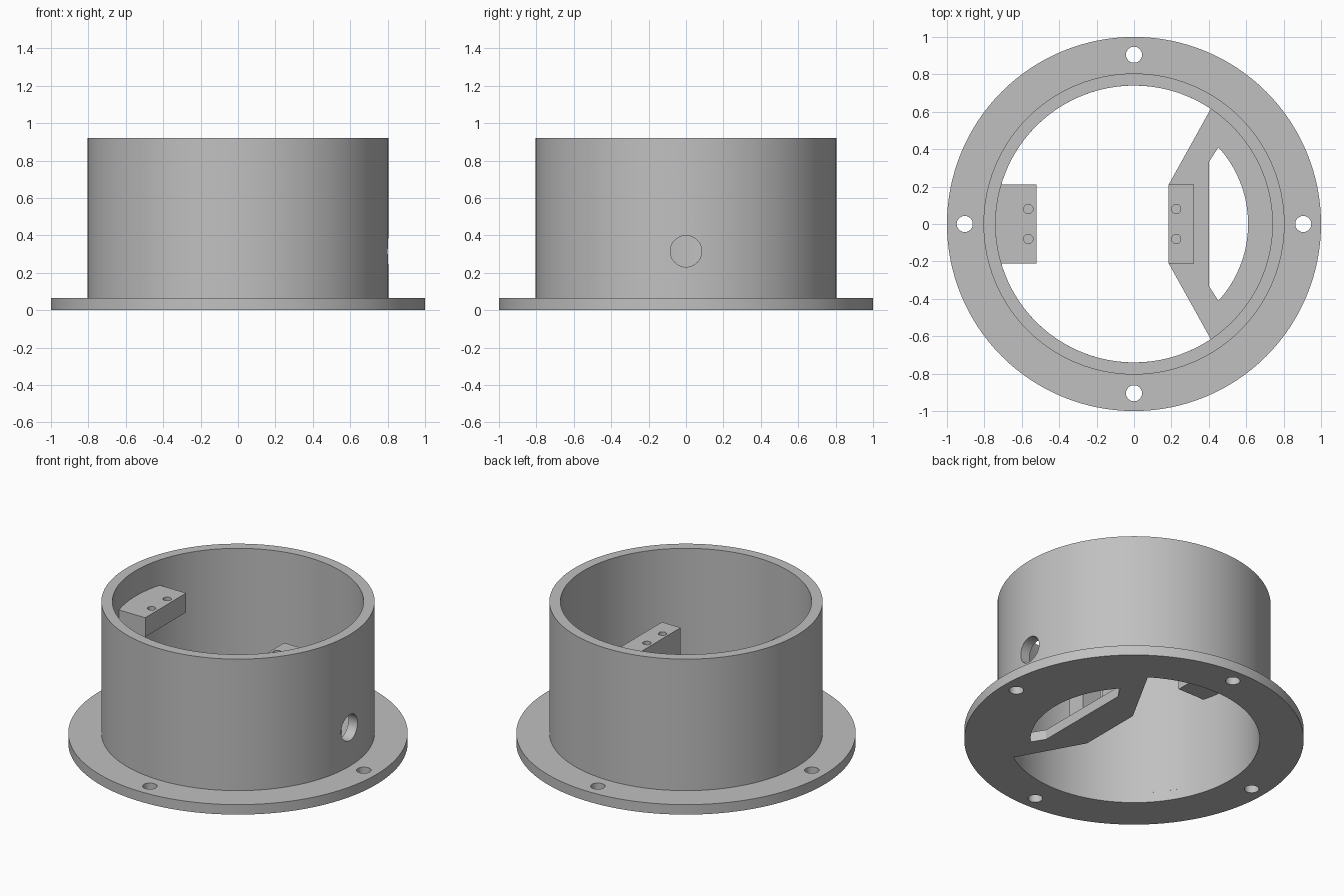
import bpy, bmesh, math

cube = bpy.data.objects.get("Cube")
if cube:
    bpy.data.objects.remove(cube, do_unlink=True)

gray = bpy.data.materials.new("light gray")
gray.use_nodes = True
color = (0.53, 0.53, 0.53, 1)
gray.diffuse_color = color
gray.node_tree.nodes["Principled BSDF"].inputs["Base Color"].default_value = color

BASE_TOP, WALL_TOP = 0.065, 0.92
INNER, OUTER = 0.74, 0.805


def arc(radius, start, end, steps, center=(0, 0)):
    """Points along an arc, angles in degrees, both ends included."""
    angles = [math.radians(start + (end - start) * i / steps) for i in range(steps + 1)]
    return [(center[0] + radius * math.cos(a), center[1] + radius * math.sin(a)) for a in angles]


def circle(radius, center=(0, 0), sides=128):
    return arc(radius, 0, 360, sides, center)[:-1]


def rect(x0, x1, y):
    return [(x0, -y), (x1, -y), (x1, y), (x0, y)]


def prism(name, outline, z0, z1):
    """Extrude a counter-clockwise outline from z0 up to z1."""
    bm = bmesh.new()
    face = bm.faces.new([bm.verts.new((x, y, z0)) for x, y in outline])
    top = bmesh.ops.extrude_face_region(bm, geom=[face])["geom"]
    bmesh.ops.translate(bm, vec=(0, 0, z1 - z0),
                        verts=[v for v in top if isinstance(v, bmesh.types.BMVert)])
    bmesh.ops.recalc_face_normals(bm, faces=bm.faces)
    mesh = bpy.data.meshes.new(name)
    bm.to_mesh(mesh)
    bm.free()
    mesh.materials.append(gray)
    obj = bpy.data.objects.new(name, mesh)
    bpy.context.collection.objects.link(obj)
    return obj


def cut(obj, cutters):
    """Subtract the cutters for good, then drop them."""
    for c in cutters:
        c.hide_render = True
        mod = obj.modifiers.new("cut", 'BOOLEAN')
        mod.operation, mod.solver, mod.object = 'DIFFERENCE', 'EXACT', c
    bpy.context.view_layer.update()
    graph = bpy.context.evaluated_depsgraph_get()
    mesh = bpy.data.meshes.new_from_object(obj.evaluated_get(graph))
    obj.modifiers.clear()
    obj.data = mesh
    for c in cutters:
        bpy.data.objects.remove(c, do_unlink=True)


def screw_holes(x, z0, z1):
    return [prism("screw_cutter", circle(0.025, (x, y), 24), z0, z1) for y in (-0.08, 0.08)]


# Flange with its shelf: main opening, crescent opening and four bolt holes
flange = prism("flange", circle(1.0), 0, BASE_TOP)
opening = arc(INNER, 56.3, 303.7, 90) + [(0.185, -0.21), (0.185, 0.21)]
crescent = arc(0.61, -42.3, 42.3, 40) + [(0.40, 0.33), (0.40, -0.33)]
cutters = [prism("opening_cutter", shape, -0.1, 0.2) for shape in (opening, crescent)]
for x, y in ((1, 0), (0, 1), (-1, 0), (0, -1)):
    cutters.append(prism("bolt_cutter", circle(0.043, (0.905 * x, 0.905 * y), 32), -0.1, 0.2))
cut(flange, cutters)

# Round wall with a cable hole through its left side
wall = prism("wall", circle(OUTER), BASE_TOP, WALL_TOP)
bore = prism("bore_cutter", circle(INNER), -0.1, 1.1)
cable = prism("cable_cutter", circle(0.084, sides=48), 0.6, 1.0)
cable.rotation_euler.y = math.pi / 2
cable.location.z = 0.315
cut(wall, [bore, cable])

# Mounting block on the right side, its back following the wall
half = math.degrees(math.asin(0.21 / INNER))
block = prism("mounting_block", arc(INNER, 180 - half, 180 + half, 14)
              + [(-0.52, -0.21), (-0.52, 0.21)], 0.63, 0.755)
cut(block, screw_holes(-0.565, 0.66, 0.9))

# Mounting post on the shelf, with a cable passage at its foot
post = prism("mounting_post", rect(0.185, 0.32, 0.21), BASE_TOP, 0.62)
passage = prism("passage_cutter", rect(0.1, 0.4, 0.088), 0, 0.45)
cut(post, [passage] + screw_holes(0.225, 0.5, 0.8))

# Smooth round surfaces, keep edges sharp
bpy.ops.object.select_all(action='DESELECT')
for obj in (flange, wall, block, post):
    obj.select_set(True)
bpy.context.view_layer.objects.active = wall
bpy.ops.object.shade_smooth_by_angle(angle=math.radians(30))
